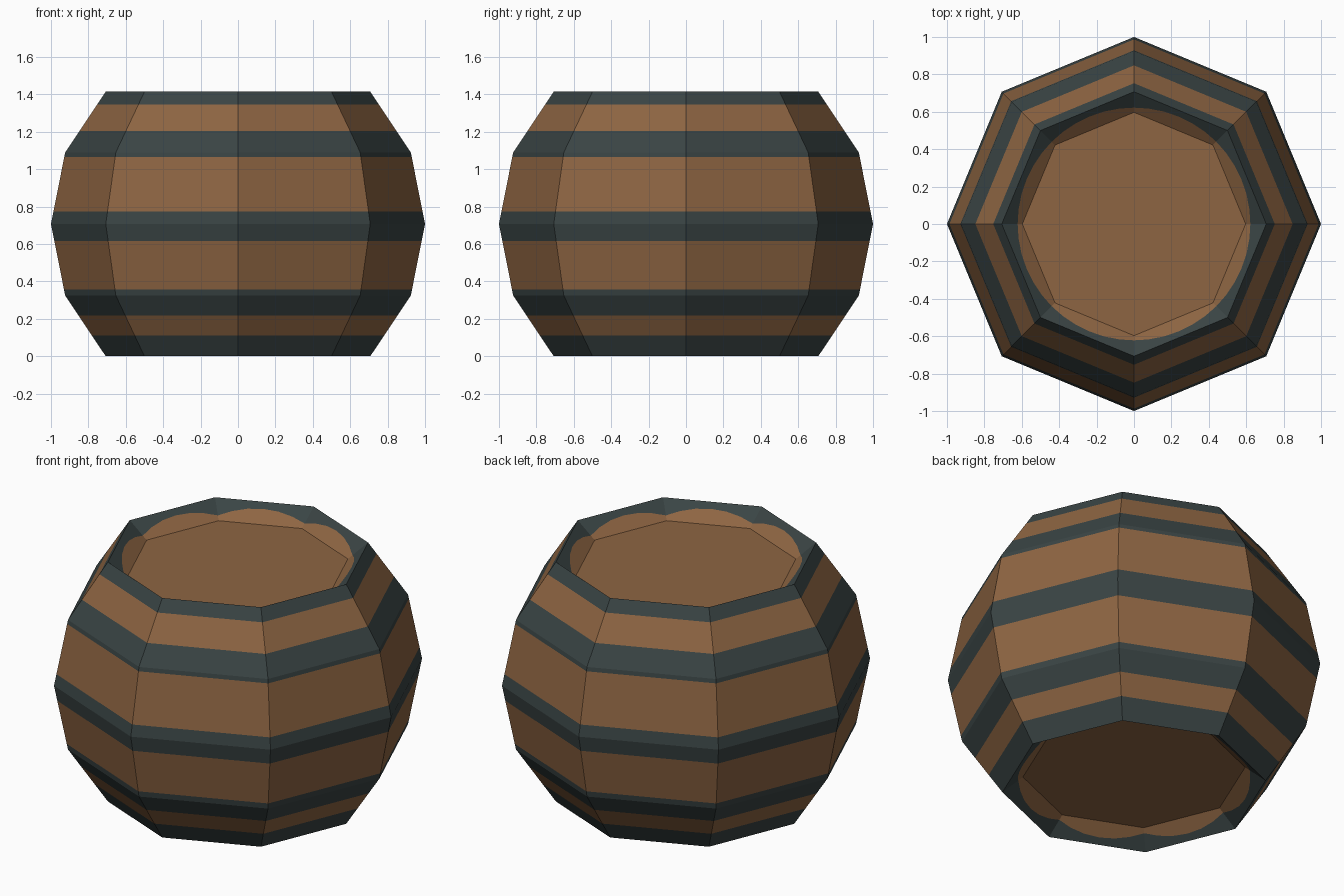
import bpy, bmesh, math

if "Cube" in bpy.data.objects:
    bpy.data.objects.remove(bpy.data.objects["Cube"])

SUB = 6            # points along each of the eight sides
N = 8 * SUB
H = math.sqrt(2)   # barrel height


def material(name, rgb):
    m = bpy.data.materials.new(name)
    m.diffuse_color = (*rgb, 1)
    m.use_nodes = True
    m.node_tree.nodes["Principled BSDF"].inputs["Base Color"].default_value = m.diffuse_color
    return m


wood = material("brown_wood", (0.270, 0.130, 0.055))
metal = material("dark_metal", (0.042, 0.058, 0.058))


def octagon(r):
    """Points round an octagon with corners on the axes."""
    pts = []
    for k in range(8):
        a, b = k * math.pi / 4, (k + 1) * math.pi / 4
        for j in range(SUB):
            t = j / SUB
            pts.append((r * ((1 - t) * math.cos(a) + t * math.cos(b)),
                        r * ((1 - t) * math.sin(a) + t * math.sin(b))))
    return pts


def radius(z):
    """Stave radius at height z, following the faceted bulge."""
    prof = [(0, 0.7071), (0.3244, 0.9239), (0.7071, 1.0),
            (1.0898, 0.9239), (H, 0.7071)]
    for (z0, r0), (z1, r1) in zip(prof, prof[1:]):
        if z <= z1:
            return r0 + (r1 - r0) * (z - z0) / (z1 - z0)
    return prof[-1][1]


def ring(bm, pts):
    return [bm.verts.new(p) for p in pts]


def bridge(bm, a, b, mat):
    for i in range(N):
        j = (i + 1) % N
        bm.faces.new((a[i], a[j], b[j], b[i])).material_index = mat


bm = bmesh.new()

# Staves and hoops: hoop edges plus the bulge heights
hoops = [(0, 0.11), (0.219, 0.358), (0.617, 0.774), (1.066, 1.203), (1.346, H)]
levels = sorted({z for h in hoops for z in h} | {0.3244, 0.7071, 1.0898})
rings = [ring(bm, [(x, y, z) for x, y in octagon(radius(z))]) for z in levels]
for k in range(len(levels) - 1):
    mid = (levels[k] + levels[k + 1]) / 2
    bridge(bm, rings[k], rings[k + 1], int(any(a < mid < b for a, b in hoops)))

# Sunken ends: sloping lip, metal outside a circle and wood inside it
R_IN, R_CUT, DEPTH = 0.597, 0.622, 0.088
for rim, z, s in ((rings[0], 0, 1), (rings[-1], H, -1)):
    cut, inner = [], []
    for ox, oy in octagon(1):
        d = math.hypot(ox, oy)
        q = R_CUT / d
        t = (0.7071 - q) / (0.7071 - R_IN)
        cut.append((ox * q, oy * q, z + s * DEPTH * t))
        inner.append((ox * R_IN, oy * R_IN, z + s * DEPTH))
    cut, inner = ring(bm, cut), ring(bm, inner)
    bridge(bm, rim, cut, 1)
    bridge(bm, cut, inner, 0)
    bm.faces.new(inner).material_index = 0

bmesh.ops.recalc_face_normals(bm, faces=bm.faces)
me = bpy.data.meshes.new("barrel")
bm.to_mesh(me)
bm.free()
me.materials.append(wood)
me.materials.append(metal)
bpy.context.collection.objects.link(bpy.data.objects.new("barrel", me))
